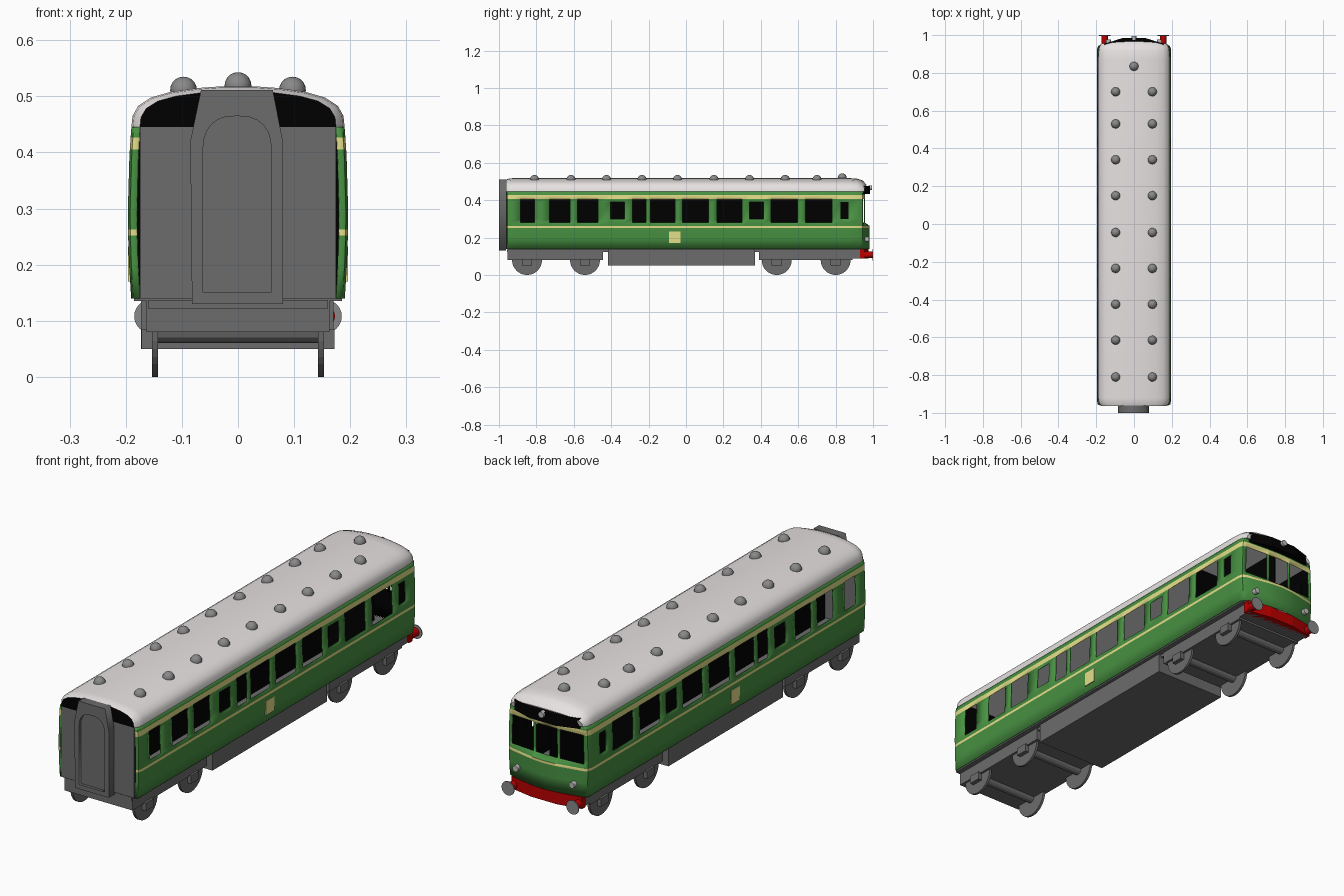
import bpy, bmesh, math
from mathutils import Matrix

if "Cube" in bpy.data.objects:
    bpy.data.objects.remove(bpy.data.objects["Cube"])


def mat(name, r, g, b):
    m = bpy.data.materials.new(name)
    m.diffuse_color = (r, g, b, 1)
    m.use_nodes = True
    m.node_tree.nodes["Principled BSDF"].inputs["Base Color"].default_value = m.diffuse_color
    return m


GREEN = mat("body_green", .065, .285, .055)
CREAM = mat("stripe_cream", .78, .74, .25)
ROOF = mat("roof_light_grey", .80, .76, .76)
GREY = mat("frame_grey", .15, .15, .15)
VENT = mat("vent_grey", .25, .25, .25)
BLACK = mat("black", 0, 0, 0)
RED = mat("buffer_red", .5, 0, 0)
LAMP = mat("lamp_grey", .5, .5, .5)


def finish(name, bm, *mats):
    me = bpy.data.meshes.new(name)
    bm.to_mesh(me)
    bm.free()
    ob = bpy.data.objects.new(name, me)
    bpy.context.collection.objects.link(ob)
    for m in mats:
        me.materials.append(m)
    return ob


def box(name, x0, x1, y0, y1, z0, z1, m):
    bm = bmesh.new()
    bmesh.ops.create_cube(bm, size=1)
    for v in bm.verts:
        v.co = ((x0 + x1) / 2 + v.co.x * (x1 - x0), (y0 + y1) / 2 + v.co.y * (y1 - y0),
                (z0 + z1) / 2 + v.co.z * (z1 - z0))
    return finish(name, bm, m)


def cyl(name, loc, r, depth, axis, m, n=24):
    bm = bmesh.new()
    rot = Matrix.Rotation(math.pi / 2, 4, 'Y' if axis == 'X' else 'X')
    bmesh.ops.create_cone(bm, cap_ends=True, segments=n, radius1=r, radius2=r, depth=depth,
                          matrix=Matrix.Translation(loc) @ rot)
    return finish(name, bm, m)


def prism(name, pts, z0, z1, m):
    """Horizontal outline extruded upward."""
    bm = bmesh.new()
    f = bm.faces.new([bm.verts.new((x, y, z0)) for x, y in pts])
    r = bmesh.ops.extrude_face_region(bm, geom=[f])
    for v in r['geom']:
        if isinstance(v, bmesh.types.BMVert):
            v.co.z = z1
    bmesh.ops.recalc_face_normals(bm, faces=bm.faces)
    return finish(name, bm, m)


# --- body walls: plan path x height levels, window cells left open
BIG, SMALL = 1, 2
windows = [(-.885, -.81, BIG), (-.73, -.62, BIG), (-.58, -.47, BIG), (-.405, -.33, SMALL),
           (-.285, -.215, BIG), (-.19, -.06, BIG), (-.02, .12, BIG), (.165, .30, BIG),
           (.34, .415, SMALL), (.455, .595, BIG), (.64, .78, BIG), (.825, .87, SMALL)]
path = [(.175, -.96, 0), (.186, -.955, 0), (.19, -.935, 0)]
for a, b, kind in windows:
    path += [(.19, a, kind), (.19, b, 0)]
path += [(.19, .925, 0), (.184, .943, 0), (.168, .952, BIG), (.062, .974, 0), (.05, .976, BIG), (0, .98, 0)]
levels = [.14, .2, .252, .263, .28, .30, .39, .405, .427, .445]


def bulge(z):
    return 1 + .033 * (1 - ((z - .29) / .155) ** 2)


def lean(y, z):
    """Cab windscreen sits back from the lower front."""
    return y if y < .945 or z < .27 else .945 + (y - .945) * .35


bm = bmesh.new()
for s in (1, -1):
    grid = [[bm.verts.new((s * x * bulge(z), lean(y, z), z)) for z in levels] for x, y, k in path]
    for i in range(len(path) - 1):
        for j in range(len(levels) - 1):
            mid = (levels[j] + levels[j + 1]) / 2
            kind = path[i][2]
            if (kind == BIG and .28 < mid < .405) or (kind == SMALL and .30 < mid < .39):
                continue
            q = [grid[i][j], grid[i + 1][j], grid[i + 1][j + 1], grid[i][j + 1]]
            f = bm.faces.new(q if s > 0 else q[::-1])
            f.material_index = int(.252 < mid < .263 or .405 < mid < .427)
bmesh.ops.remove_doubles(bm, verts=bm.verts, dist=1e-5)
body = finish("body_walls", bm, GREEN, CREAM, BLACK, BLACK)
sol = body.modifiers.new("thickness", 'SOLIDIFY')
sol.thickness = .004
sol.offset = -1
sol.material_offset = 2   # dark inside

# --- roof: one section lofted along the coach, lowered at the cab
half = [(.19, .445), (.188, .465), (.178, .483), (.155, .498), (.12, .508), (.07, .515), (.035, .5175)]
prof = half + [(0, .518)] + [(-x, z) for x, z in reversed(half)]
sections = [(-.963, .92, .88, 0), (-.945, .985, .97, 0), (-.92, 1, 1, 0), (.87, 1, 1, 0),
            (.915, .99, .96, .002), (.945, .965, .82, .006), (.966, .91, .5, .012)]
bm = bmesh.new()
rings = [[bm.verts.new((x * sx, y - bow * (x / .19) ** 2, .445 + (z - .445) * sz)) for x, z in prof]
         for y, sx, sz, bow in sections]
n = len(prof)
for a, b in zip(rings, rings[1:]):
    for i in range(n):
        bm.faces.new((a[i], a[(i + 1) % n], b[(i + 1) % n], b[i]))
end = bm.faces.new(rings[0])
end.material_index = 1
bm.faces.new(rings[-1])
bmesh.ops.recalc_face_normals(bm, faces=bm.faces)
roof = finish("roof", bm, ROOF, BLACK)

# --- roof vents
vents = [(s * .097, y, .511, .024) for s in (1, -1)
         for y in (.70, .53, .34, .15, -.045, -.235, -.425, -.615, -.81)] + [(0, .835, .519, .024)]
domes = []
for x, y, z, r in vents:
    bm = bmesh.new()
    bmesh.ops.create_uvsphere(bm, u_segments=16, v_segments=10, radius=r,
                              matrix=Matrix.Translation((x, y, z)))
    domes.append(finish("roof_vent", bm, VENT))

# --- interior: floor, long dark partition, bulkheads, dark cab side panes
prism("floor", [(-.185, -.955), (.185, -.955), (.185, .94), (0, .97), (-.185, .94)], .135, .143, GREY)
box("partition", -.003, .003, -.95, .93, .143, .445, BLACK)
box("cab_bulkhead", -.188, .188, .615, .619, .143, .445, BLACK)
box("rear_bulkhead", 0, .188, -.906, -.902, .143, .445, BLACK)
for s in (1, -1):
    box("cab_side_pane", s * .189 - .001, s * .189 + .001, .82, .875, .295, .395, BLACK)

# --- rear end panel and gangway with arched recess
box("end_panel", -.175, .175, -.963, -.955, .14, .445, GREY)
outer = [(-.082, .13), (.08, .13), (.08, .42), (.062, .511), (-.066, .511), (-.085, .42)]
arch = [(-.062, .15), (.059, .15)] + [(-.0015 + .0605 * math.copysign(abs(math.cos(t)) ** .75, math.cos(t)),
                                      .41 + .055 * math.sin(t))
                                     for t in [math.pi * k / 12 for k in range(13)]]
cu = bpy.data.curves.new("gangway", 'CURVE')
cu.dimensions = '2D'
cu.fill_mode = 'BOTH'
cu.extrude = .019
for pts in (outer, arch):
    sp = cu.splines.new('POLY')
    sp.points.add(len(pts) - 1)
    for p, (x, z) in zip(sp.points, pts):
        p.co = (x, z, 0, 1)
    sp.use_cyclic_u = True
tmp = bpy.data.objects.new("gangway_curve", cu)
bpy.context.collection.objects.link(tmp)
bpy.context.view_layer.update()
me = bpy.data.meshes.new_from_object(tmp.evaluated_get(bpy.context.evaluated_depsgraph_get()))
bpy.data.objects.remove(tmp)
me.transform(Matrix.Translation((0, -.981, 0)) @ Matrix.Rotation(math.pi / 2, 4, 'X'))
me.materials.clear()
me.materials.append(GREY)
bpy.context.collection.objects.link(bpy.data.objects.new("gangway_frame", me))
box("gangway_door", -.064, .062, -.988, -.96, .148, .468, GREY)

# --- cab front: visor, lamps, buffer beam and buffers
prism("cab_visor", [(-.165, .93), (.165, .93), (.155, .955), (.062, .984), (-.062, .984), (-.155, .955)],
      .432, .476, BLACK)
cyl("top_lamp", (0, .985, .466), .013, .02, 'Y', LAMP, 16)
prism("buffer_beam", [(-.17, .93), (.17, .93), (.17, .955), (.06, .975), (-.06, .975), (-.17, .955)],
      .088, .139, RED)
for s in (1, -1):
    cyl("head_lamp", (s * .135, .966, .19), .013, .024, 'Y', LAMP, 16)
    cyl("buffer_shank", (s * .155, .975, .108), .018, .044, 'Y', RED, 16)
    cyl("buffer_disc", (s * .155, .998, .108), .030, .004, 'Y', VENT)
    # cream side panel
    box("side_panel", s * .1938 - .0025, s * .1938 + .0025, -.09, -.03, .17, .232, CREAM)

# --- underframe
box("sole_frame", -.16, .16, -.958, .93, .122, .137, GREY)
box("equipment_box", -.173, .17, -.418, .368, .05, .138, GREY)
for name, y0, y1, axles in (("rear", -.955, -.445, (-.85, -.54)), ("front", .39, .89, (.485, .80))):
    box(name + "_bogie", -.163, .163, y0, y1, .08, .137, GREY)
    for y in axles:
        cyl(name + "_axle", (0, y, .08), .02, .3, 'X', GREY, 12)
        for s in (1, -1):
            cyl(name + "_wheel", (s * .148, y, .08), .08, .011, 'X', GREY, 32)
            box(name + "_axle_box", s * .16 - .012, s * .16 + .012, y - .027, y + .027, .05, .085, GREY)
box("cab_step_block", -.163, .163, .89, .95, .088, .137, GREY)

# --- smooth shading on curved parts
bpy.ops.object.select_all(action='DESELECT')
for ob in [body, roof] + domes:
    ob.select_set(True)
bpy.context.view_layer.objects.active = roof
bpy.ops.object.shade_smooth_by_angle(angle=math.radians(35))
